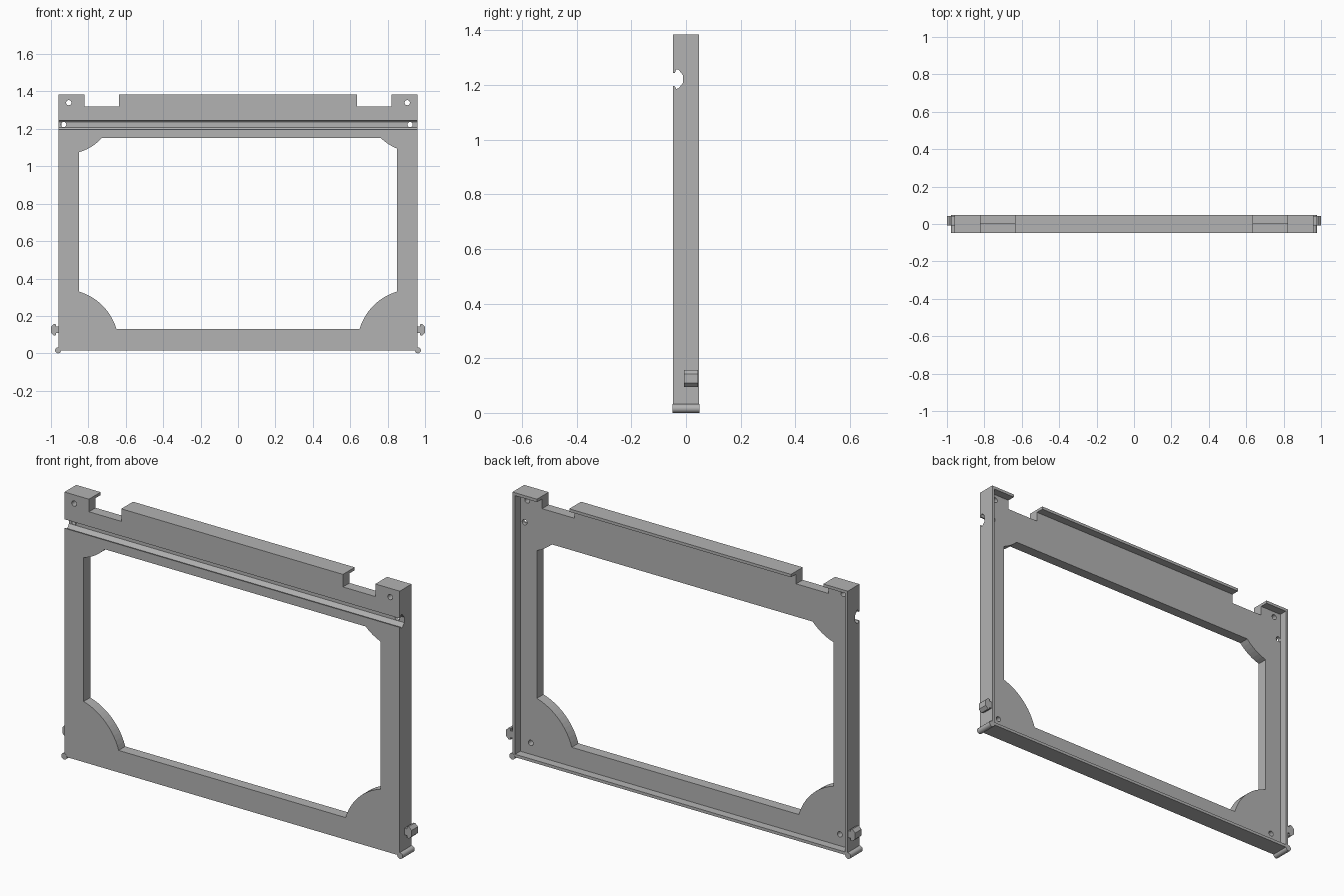
import bpy, bmesh, math
from mathutils import Vector

cube = bpy.data.objects.get("Cube")
if cube:
    bpy.data.objects.remove(cube, do_unlink=True)

grey = bpy.data.materials.new("plain grey")
grey.use_nodes = True
colour = (0.45, 0.45, 0.45, 1)
grey.diffuse_color = colour
grey.node_tree.nodes["Principled BSDF"].inputs["Base Color"].default_value = colour

W, TOP, BASE = 0.96, 1.385, 0.016
FRONT, MID, BACK = -0.048, 0.006, 0.048
WALL = 0.015


def prism(name, points, lo, hi, axis="y"):
    """Extrude a profile: (x, z) along y, or (y, z) along x."""
    place = (lambda p, d: (p[0], d, p[1])) if axis == "y" else (lambda p, d: (d, p[0], p[1]))
    bm = bmesh.new()
    face = bm.faces.new([bm.verts.new(place(p, lo)) for p in points])
    ext = bmesh.ops.extrude_face_region(bm, geom=[face])
    step = Vector((0, hi - lo, 0)) if axis == "y" else Vector((hi - lo, 0, 0))
    bmesh.ops.translate(bm, vec=step, verts=[v for v in ext["geom"] if isinstance(v, bmesh.types.BMVert)])
    bmesh.ops.recalc_face_normals(bm, faces=bm.faces)
    mesh = bpy.data.meshes.new(name)
    bm.to_mesh(mesh)
    bm.free()
    mesh.materials.append(grey)
    obj = bpy.data.objects.new(name, mesh)
    bpy.context.collection.objects.link(obj)
    return obj


def rect(x0, x1, z0, z1):
    return [(x0, z0), (x1, z0), (x1, z1), (x0, z1)]


def circle(x, z, r, n=20):
    return [(x + r * math.cos(math.tau * i / n), z + r * math.sin(math.tau * i / n)) for i in range(n)]


def arc(a, b, bulge, n=12):
    """Points from a to b, bowed to the left of the direction of travel."""
    a, b = Vector(a), Vector(b)
    chord = b - a
    half = chord.length / 2
    r = (half * half + bulge * bulge) / (2 * bulge)
    side = Vector((-chord.y, chord.x)).normalized()
    centre = (a + b) / 2 - side * (r - bulge)
    sweep = math.asin(half / r)
    out = []
    for i in range(n + 1):
        t = sweep * (2 * i / n - 1)
        p = centre + side * r * math.cos(t) + chord.normalized() * r * math.sin(t)
        out.append((p.x, p.y))
    return out


def cut(target, cutter):
    mod = target.modifiers.new("cut", "BOOLEAN")
    mod.operation, mod.solver, mod.object = "DIFFERENCE", "EXACT", cutter
    bpy.context.view_layer.update()
    result = bpy.data.meshes.new_from_object(target.evaluated_get(bpy.context.evaluated_depsgraph_get()))
    target.modifiers.clear()
    target.data = result
    bpy.data.objects.remove(cutter, do_unlink=True)


# Front panel with two notches in its top edge
IN, OUT, NOTCH = 0.635, 0.82, 1.32
half = [(W, BASE), (W, TOP), (OUT, TOP), (OUT, NOTCH), (IN, NOTCH), (IN, TOP)]
panel = prism("front_panel", half + [(-x, z) for x, z in reversed(half)], FRONT, MID)

# Window with curved corners, anticlockwise from lower left
window = (arc((-0.85, 0.33), (-0.65, 0.13), 0.036)
          + arc((0.65, 0.13), (0.85, 0.33), 0.036)
          + arc((0.85, 1.095), (0.765, 1.15), 0.005, 6)
          + arc((-0.73, 1.15), (-0.85, 1.075), 0.01, 6))
cut(panel, prism("window_cutter", window, -0.2, 0.2))

# Undercut groove across the front
groove = [(-0.1, 1.2), (-0.042, 1.197), (-0.036, 1.186), (-0.027, 1.188), (-0.011, 1.208),
          (-0.011, 1.236), (-0.027, 1.256), (-0.036, 1.258), (-0.041, 1.244), (-0.1, 1.243)]
cut(panel, prism("groove_cutter", groove, -1.2, 1.2, "x"))

# Screw holes: through at the top, blind from the back at the bottom
for x, z, start in [(-0.905, 1.34, -0.2), (0.905, 1.34, -0.2), (-0.932, 1.223, -0.2),
                    (0.92, 1.223, -0.2), (-0.885, 0.09, -0.03), (0.885, 0.09, -0.03)]:
    cut(panel, prism("hole_cutter", circle(x, z, 0.014), start, 0.2))

# Rear rim along the bottom and the top
prism("bottom_flange", rect(-W, W, BASE, BASE + WALL), MID, BACK)
prism("top_flange", rect(-IN, IN, TOP - WALL, TOP), MID, BACK)

# Parts repeated on both sides
peg = [(0.955, 0.108), (0.974, 0.108), (0.974, 0.097), (0.984, 0.095), (1.0, 0.11),
       (1.0, 0.142), (0.984, 0.157), (0.974, 0.155), (0.974, 0.143), (0.955, 0.143)]
for name, s in (("left", 1), ("right", -1)):
    def mirrored(points):
        return [(s * x, z) for x, z in points]
    prism(name + "_wall", mirrored(rect(W - WALL, W, BASE + WALL, TOP)), MID, BACK)
    prism(name + "_corner_flange", mirrored(rect(OUT, W - WALL, TOP - WALL, TOP)), MID, BACK)
    prism(name + "_peg", mirrored(peg), -0.008, 0.044)
    foot = prism(name + "_foot", mirrored(circle(0.962, 0.016, 0.016)), FRONT - 0.001, BACK + 0.001)
    bpy.ops.object.select_all(action="DESELECT")
    foot.select_set(True)
    bpy.context.view_layer.objects.active = foot
    bpy.ops.object.shade_smooth_by_angle()
